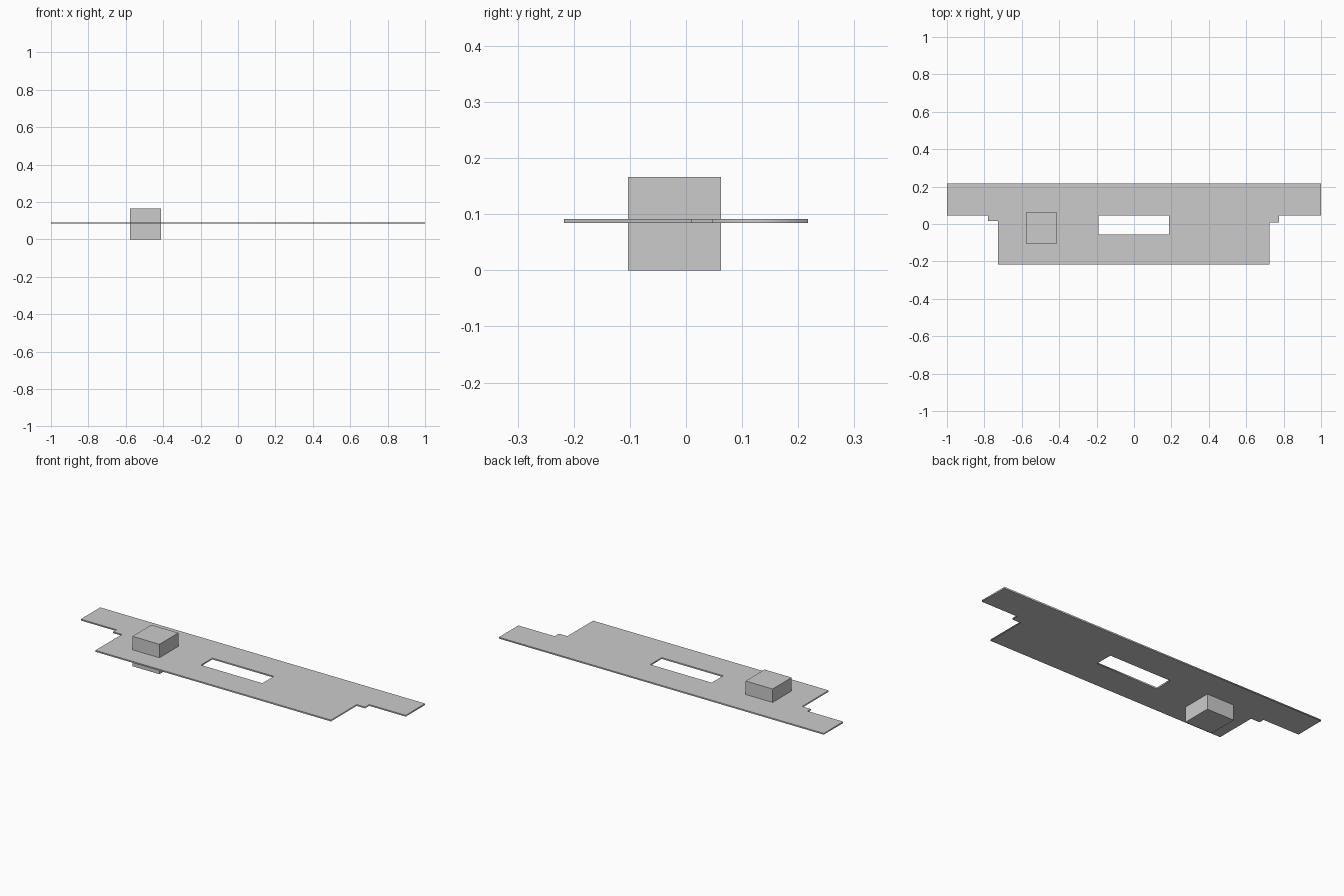
import bpy

if "Cube" in bpy.data.objects:
    bpy.data.objects.remove(bpy.data.objects["Cube"])

# Flat plate: stepped outline with a rectangular window
outline = [(-1, 0.217), (-1, 0.046), (-0.78, 0.046), (-0.78, 0.016), (-0.726, 0.016),
           (-0.726, -0.217), (0.724, -0.217), (0.724, 0.009), (0.776, 0.009),
           (0.776, 0.046), (1, 0.046), (1, 0.217)]
window = [(-0.19, 0.046), (0.188, 0.046), (0.188, -0.055), (-0.19, -0.055)]

curve = bpy.data.curves.new("plate", 'CURVE')
curve.dimensions = '2D'
curve.fill_mode = 'BOTH'
curve.extrude = 0.0038
for loop in (outline, window):
    spline = curve.splines.new('POLY')
    spline.points.add(len(loop) - 1)
    for point, (x, y) in zip(spline.points, loop):
        point.co = (x, y, 0, 1)
    spline.use_cyclic_u = True
plate = bpy.data.objects.new("plate", curve)
plate.location.z = 0.0877
bpy.context.collection.objects.link(plate)
bpy.context.view_layer.objects.active = plate
plate.select_set(True)
bpy.ops.object.convert(target='MESH')

# Cube block passing through the plate
bpy.ops.mesh.primitive_cube_add(size=0.1665, location=(-0.494, -0.0205, 0.08325))
bpy.context.object.name = "block"
